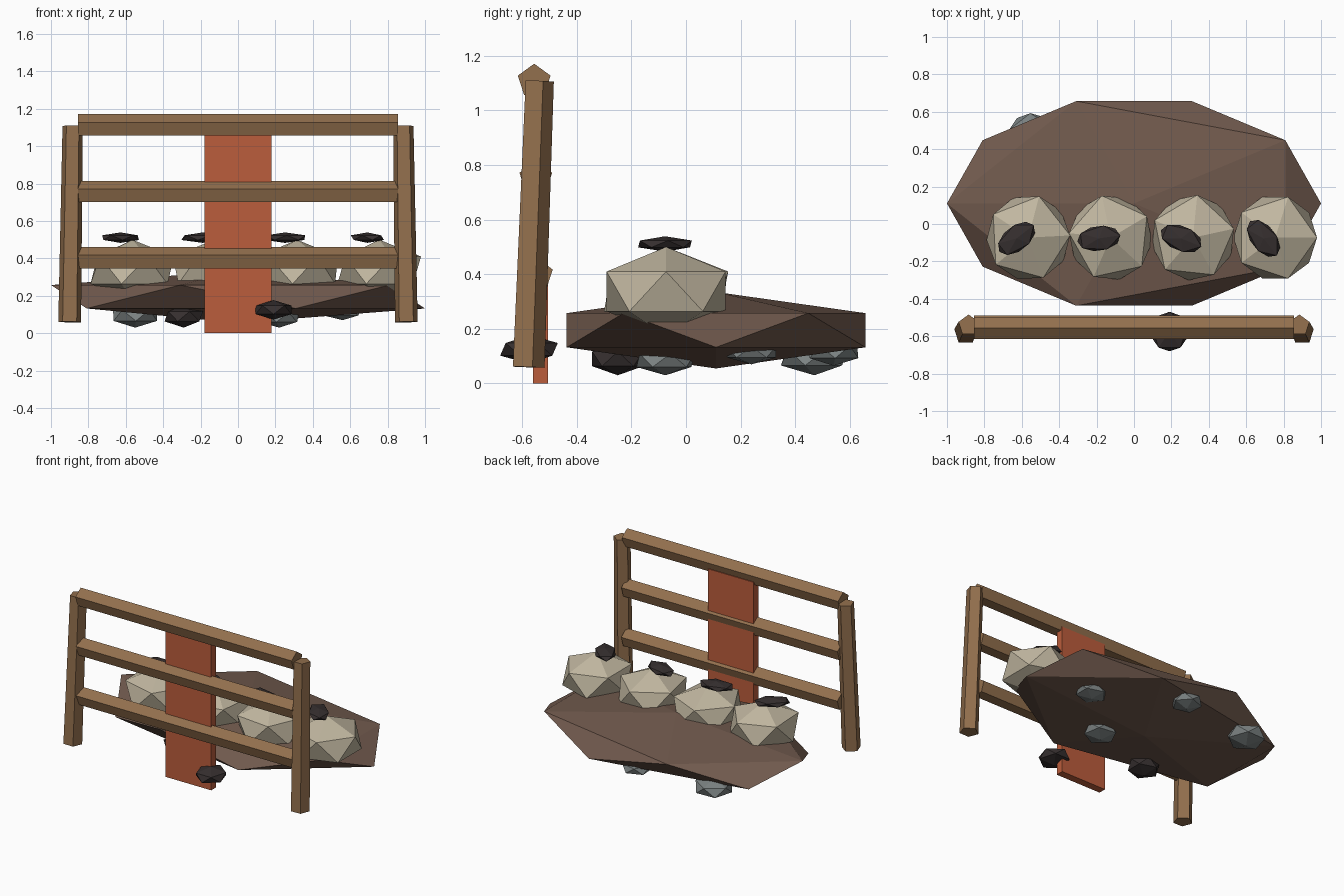
import bpy
import bmesh
from math import radians, pi
from mathutils import Matrix, Vector

if "Cube" in bpy.data.objects:
    bpy.data.objects.remove(bpy.data.objects["Cube"], do_unlink=True)


def material(name, rgb):
    m = bpy.data.materials.new(name)
    m.use_nodes = True
    color = (*rgb, 1)
    m.diffuse_color = color
    bsdf = next(n for n in m.node_tree.nodes if n.type == "BSDF_PRINCIPLED")
    bsdf.inputs["Base Color"].default_value = color
    bsdf.inputs["Roughness"].default_value = 0.9
    return m


wood = material("brown wood", (0.29, 0.16, 0.075))
clay = material("red clay", (0.5, 0.11, 0.045))
soil = material("dark soil", (0.165, 0.102, 0.075))
sandstone = material("pale stone", (0.53, 0.47, 0.35))
charcoal = material("charcoal", (0.036, 0.028, 0.028))
slate = material("grey slate", (0.2, 0.225, 0.225))


def finish(bm, name, mat):
    bmesh.ops.recalc_face_normals(bm, faces=bm.faces)
    mesh = bpy.data.meshes.new(name)
    bm.to_mesh(mesh)
    bm.free()
    mesh.materials.append(mat)
    obj = bpy.data.objects.new(name, mesh)
    bpy.context.collection.objects.link(obj)
    return obj


def rock(name, mat, centre, size, turn=0, spin=0):
    """Faceted rock; spin picks the facet layout, turn aims the long axis."""
    bm = bmesh.new()
    bmesh.ops.create_icosphere(bm, subdivisions=1, radius=1)
    place = (Matrix.Translation(centre) @ Matrix.Rotation(radians(turn), 4, "Z")
             @ Matrix.Diagonal((*size, 1)) @ Matrix.Rotation(radians(spin), 4, "Z"))
    bm.transform(place)
    return finish(bm, name, mat)


def beam(name, start, end, r_start, r_end, point):
    """Five-sided beam with one edge facing the given direction."""
    start, end = Vector(start), Vector(end)
    axis = (end - start).normalized()
    up = Vector(point)
    up = (up - axis * up.dot(axis)).normalized()
    side = axis.cross(up)
    bm = bmesh.new()
    rings = []
    for centre, r in ((start, r_start), (end, r_end)):
        ring = []
        for i in range(5):
            turn = Matrix.Rotation(2 * pi * i / 5, 2)
            c, s = turn[0][0], turn[1][0]
            ring.append(bm.verts.new(centre + (up * c + side * s) * r))
        rings.append(ring)
        bm.faces.new(ring)
    for i in range(5):
        j = (i + 1) % 5
        bm.faces.new((rings[0][i], rings[0][j], rings[1][j], rings[1][i]))
    return finish(bm, name, wood)


# Flattened mound of soil
rock("soil_mound", soil, (0, 0.11, 0.195), (1.118, 0.643, 0.14), spin=180)

# Leaning fence posts
for side, label in ((-1, "right"), (1, "left")):
    beam(label + "_post", (side * 0.9, -0.582, 0.06), (side * 0.884, -0.541, 1.108),
         0.064, 0.057, (0, 1, 0))

# Horizontal rails
for label, y, z in (("top", -0.556, 1.108), ("middle", -0.55, 0.752), ("bottom", -0.548, 0.398)):
    beam(label + "_rail", (-0.855, y, z), (0.855, y, z), 0.063, 0.063, (0, 0, 1))

# Upright clay slab
bm = bmesh.new()
bmesh.ops.create_cube(bm, size=1)
bm.transform(Matrix.Translation((0, -0.533, 0.54)) @ Matrix.Diagonal((0.36, 0.054, 1.08, 1)))
finish(bm, "clay_panel", clay)

# Row of pale boulders, each with a dark stone on top
row = ((3, 38), (30, 8), (12, -22), (0, -52))
for i, (spin, turn) in enumerate(row):
    x = -0.565 + i * 0.44
    rock(f"boulder_{i + 1}", sandstone, (x, -0.073, 0.337), (0.25, 0.256, 0.163), spin=spin)
    rock(f"cap_stone_{i + 1}", charcoal, (x - 0.063, -0.077, 0.511),
         (0.13, 0.075, 0.028), turn=turn)

# Pebbles under and beside the mound
pebbles = (
    ("front_pebble", charcoal, (0.19, -0.575, 0.125), (0.112, 0.118, 0.052), 18),
    ("under_pebble_dark", charcoal, (-0.29, -0.25, 0.09), (0.115, 0.11, 0.06), 0),
    ("under_pebble_back", slate, (-0.55, 0.47, 0.095), (0.137, 0.137, 0.065), 20),
    ("under_pebble_middle", slate, (0.22, -0.075, 0.085), (0.12, 0.12, 0.055), 10),
    ("under_pebble_rear", slate, (0.01, 0.54, 0.115), (0.11, 0.105, 0.05), 40),
    ("under_pebble_left", slate, (0.56, 0.24, 0.115), (0.115, 0.105, 0.045), 0),
)
for name, mat, centre, size, spin in pebbles:
    rock(name, mat, centre, size, spin=spin)
